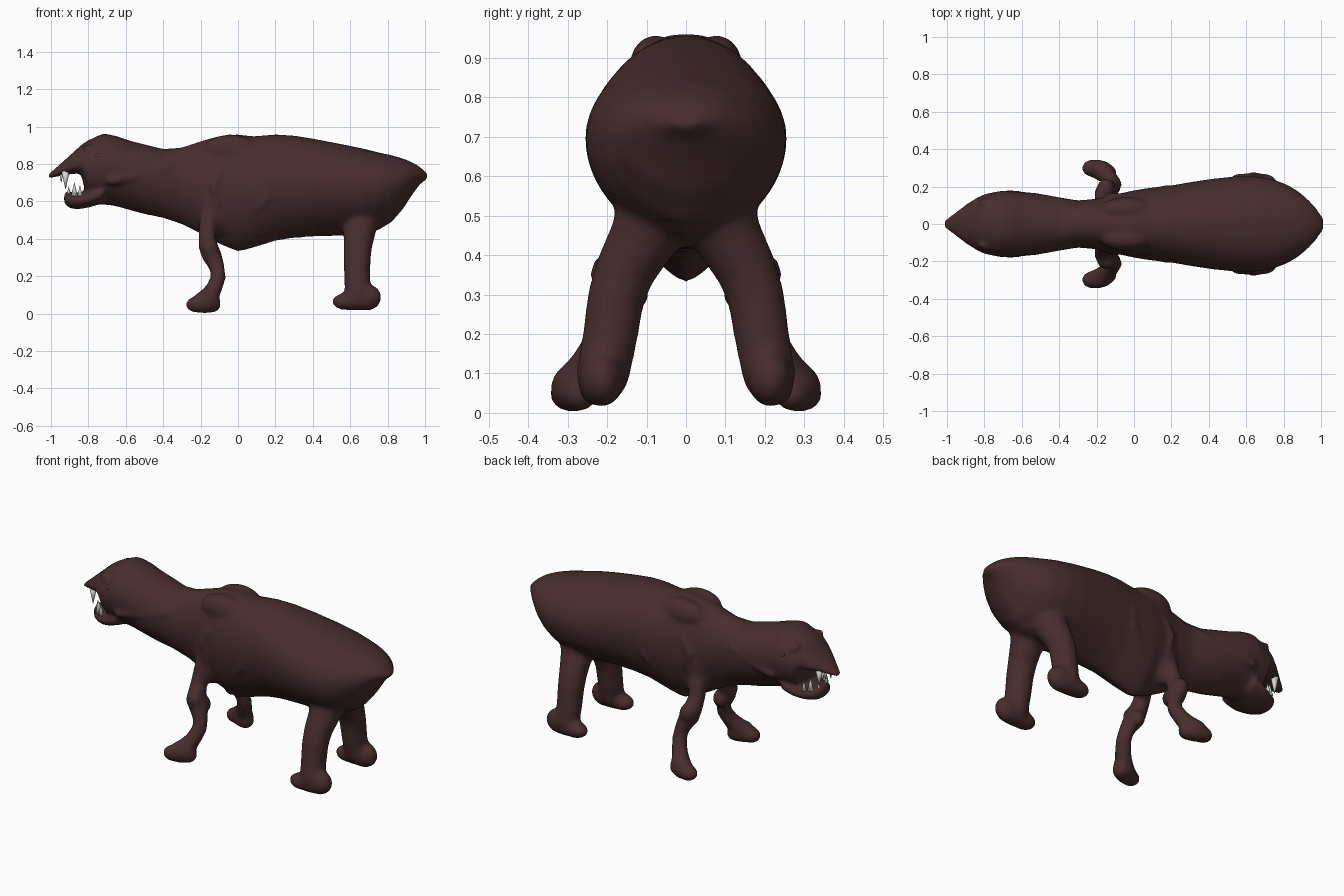
import bpy, bmesh, math
from mathutils import Vector, Matrix


def material(name, rgb):
    m = bpy.data.materials.new(name)
    m.diffuse_color = (*rgb, 1)
    return m


hide = material("dark_brown_hide", (0.066, 0.027, 0.027))
ivory = material("ivory", (0.66, 0.66, 0.64))


def skin(bm, rings):
    """Bridge equal-length rings of points and cap both ends."""
    vs = [[bm.verts.new(p) for p in r] for r in rings]
    n = len(vs[0])
    for a, b in zip(vs, vs[1:]):
        for i in range(n):
            j = (i + 1) % n
            bm.faces.new((a[i], a[j], b[j], b[i]))
    bm.faces.new(vs[0][::-1])
    bm.faces.new(vs[-1])


def trunk(bm, sections, n=40):
    """Sections along x: (x, top, bottom, half width, height fraction of widest point)."""
    rings = []
    for x, top, bot, hw, f in sections:
        mid = bot + (top - bot) * f
        ring = []
        for i in range(n):
            a = 2 * math.pi * i / n
            c, s = math.cos(a), math.sin(a)
            p = 1.4 if s < 0 and f > 0.5 else 0.95
            y = math.copysign(abs(c) ** p, c) * hw
            ring.append((x, y, mid + s * ((top - mid) if s > 0 else (mid - bot))))
        rings.append(ring)
    skin(bm, rings)


def blob(bm, c, r, tilt=0, turn=0):
    m = (Matrix.Translation(c) @ Matrix.Rotation(turn, 4, 'Z')
         @ Matrix.Rotation(tilt, 4, 'Y') @ Matrix.Diagonal((*r, 1)))
    bmesh.ops.create_uvsphere(bm, u_segments=24, v_segments=14, radius=1, matrix=m)


def limb(bm, pts, n=20):
    """Tube through (x, y, z, radius) points with rounded ends."""
    P = [Vector(p[:3]) for p in pts]
    rings = []
    for i, p in enumerate(P):
        t = (P[min(i + 1, len(P) - 1)] - P[max(i - 1, 0)]).normalized()
        u = t.cross(Vector((0, 1, 0))).normalized()
        v = t.cross(u)
        r = pts[i][3]
        rings.append([p + r * (u * math.cos(2 * math.pi * k / n) + v * math.sin(2 * math.pi * k / n))
                      for k in range(n)])
    skin(bm, rings)
    for i in (0, -1):
        blob(bm, P[i], (pts[i][3],) * 3)


def make(name, bm, mat):
    bmesh.ops.recalc_face_normals(bm, faces=bm.faces)
    me = bpy.data.meshes.new(name)
    bm.to_mesh(me)
    bm.free()
    me.materials.append(mat)
    ob = bpy.data.objects.new(name, me)
    bpy.context.collection.objects.link(ob)
    for p in me.polygons:
        p.use_smooth = True
    return ob


body = bmesh.new()
# head, neck and torso
trunk(body, [
    (-1.012, .748, .722, .025, .4), (-.95, .800, .736, .068, .4), (-.90, .845, .745, .105, .35),
    (-.84, .900, .750, .142, .35), (-.805, .925, .60, .158, .55), (-.72, .964, .582, .177, .57),
    (-.65, .950, .572, .175, .57), (-.58, .925, .552, .168, .57), (-.50, .905, .53, .160, .57),
    (-.40, .880, .51, .143, .57), (-.30, .888, .475, .126, .57), (-.20, .922, .425, .135, .55),
    (-.10, .950, .370, .158, .55), (0, .958, .330, .180, .56), (.08, .948, .350, .193, .57),
    (.20, .958, .388, .206, .57), (.30, .952, .404, .224, .57), (.42, .932, .412, .242, .57),
    (.55, .907, .415, .256, .57), (.67, .882, .422, .253, .58), (.75, .862, .445, .237, .58),
    (.82, .847, .487, .210, .58), (.88, .830, .555, .174, .56), (.93, .810, .632, .132, .54),
    (.97, .787, .688, .090, .52), (1.013, .748, .722, .032, .5)])
# lower jaw
trunk(body, [(-.93, .648, .59, .045, .5), (-.90, .655, .562, .08, .5), (-.85, .645, .558, .11, .5),
             (-.80, .66, .567, .135, .5), (-.72, .70, .59, .145, .5)])

for s in (1, -1):
    # shoulder blade, upper arm, brow
    blob(body, (-.04, s * .078, .878), (.14, .066, .08))
    blob(body, (-.13, s * .075, .60), (.09, .075, .19), -.1)
    blob(body, (-.77, s * .115, .865), (.07, .03, .025), .5)
    # skin folds on neck and flank
    limb(body, [(-.09, s * .148, .76, .018), (-.13, s * .148, .68, .024), (-.11, s * .14, .58, .018)])
    limb(body, [(-.68, s * .160, .71, .025), (-.52, s * .140, .74, .026), (-.38, s * .120, .78, .02)])
    limb(body, [(.17, s * .192, .72, .018), (.16, s * .180, .62, .024), (.08, s * .145, .54, .022)])
    # front leg with knobbly elbow and turned-out paw
    limb(body, [(-.15, s * .10, .52, .055), (-.165, s * .13, .43, .046), (-.16, s * .165, .36, .052),
                (-.14, s * .178, .31, .054), (-.113, s * .195, .25, .042), (-.105, s * .212, .195, .041),
                (-.13, s * .245, .13, .045), (-.17, s * .28, .08, .05)])
    blob(body, (-.15, s * .205, .35), (.045, .038, .055))
    blob(body, (-.135, s * .135, .305), (.045, .042, .05))
    blob(body, (-.17, s * .283, .065), (.08, .056, .064), -.25, -s * .45)
    blob(body, (-.222, s * .298, .048), (.058, .048, .044))
    blob(body, (-.14, s * .27, .05), (.05, .048, .046))
    # hind leg and foot
    limb(body, [(.655, s * .06, .54, .115), (.65, s * .11, .44, .087), (.64, s * .155, .36, .077),
                (.637, s * .178, .29, .073), (.637, s * .193, .19, .07), (.64, s * .21, .10, .068)])
    blob(body, (.635, s * .217, .07), (.122, .056, .054))
    blob(body, (.58, s * .219, .064), (.078, .054, .046))
    blob(body, (.685, s * .214, .087), (.083, .056, .073))

ob = make("body", body, hide)
m = ob.modifiers.new("merge", 'REMESH')
m.mode = 'VOXEL'
m.voxel_size = .011
m.use_smooth_shade = True
m = ob.modifiers.new("soften", 'SMOOTH')
m.factor = .5
m.iterations = 14

# eyes
for s, side in ((1, "left"), (-1, "right")):
    bm = bmesh.new()
    blob(bm, (-.745, s * .15, .84), (.02, .016, .02))
    make("eye_" + side, bm, hide)

# teeth: x, y, root height, tip height, radius
teeth = bmesh.new()
for x, y, z0, z1, r in [(-.922, .055, .762, .665, .022), (-.945, .03, .755, .70, .012),
                        (-.875, .07, .63, .70, .018), (-.905, .035, .63, .68, .012),
                        (-.845, .09, .63, .685, .014)]:
    for s in (1, -1):
        d = z1 - z0
        mat = Matrix.Translation((x, s * y, (z0 + z1) / 2))
        if d < 0:
            mat = mat @ Matrix.Rotation(math.pi, 4, 'X')
        bmesh.ops.create_cone(teeth, cap_ends=True, segments=12, radius1=r, radius2=.001,
                              depth=abs(d), matrix=mat)
make("teeth", teeth, ivory)
